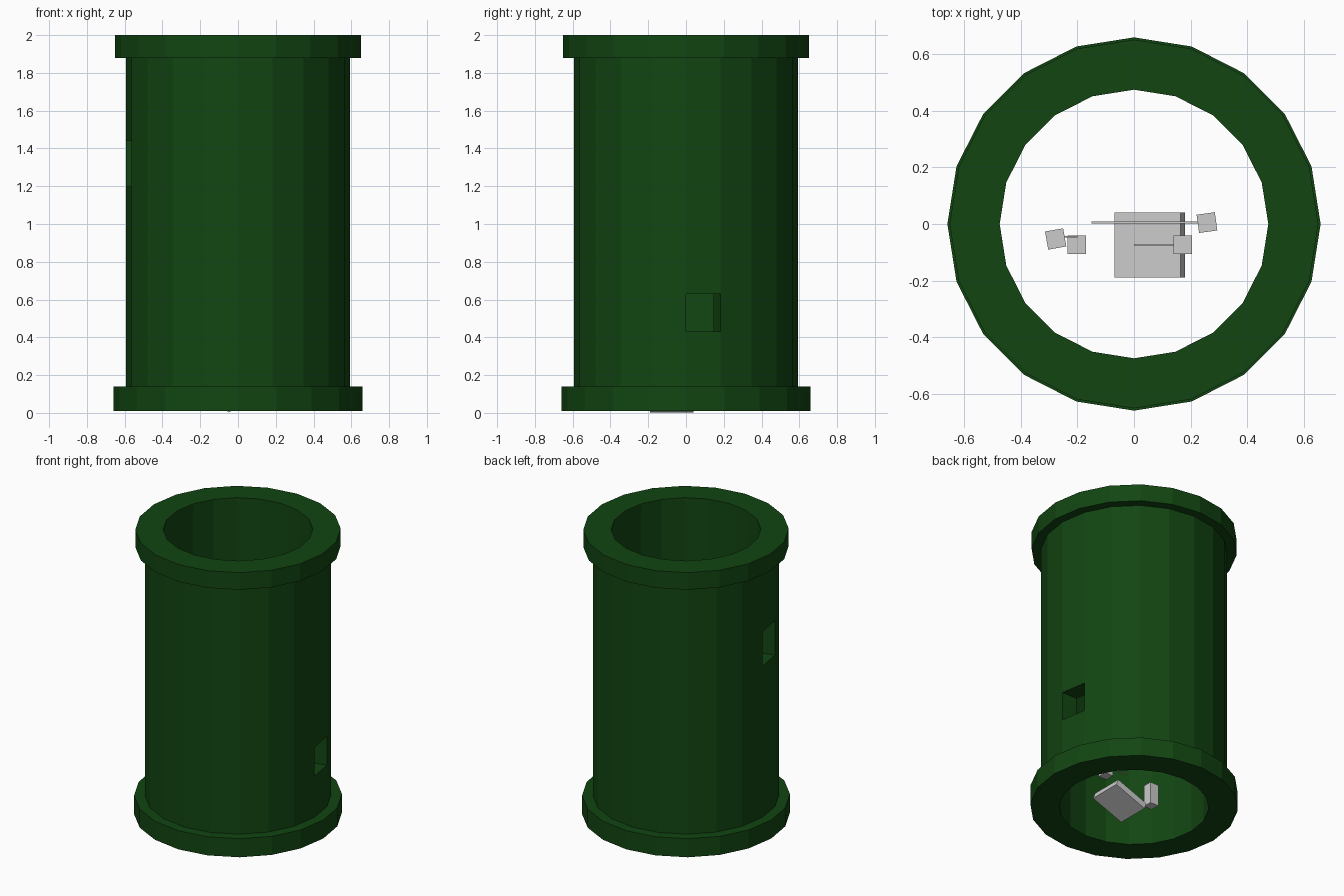
import bpy, bmesh, math
from mathutils import Vector

if "Cube" in bpy.data.objects:
    bpy.data.objects.remove(bpy.data.objects["Cube"])

SIDES = 20
R_IN, R_TUBE, R_TOP, R_BASE = 0.475, 0.592, 0.652, 0.66

green = bpy.data.materials.new("dark_green")
green.diffuse_color = (0.006, 0.06, 0.006, 1)
green.use_nodes = True
green.node_tree.nodes["Principled BSDF"].inputs["Base Color"].default_value = green.diffuse_color


def make_object(name, bm):
    bmesh.ops.recalc_face_normals(bm, faces=bm.faces)
    mesh = bpy.data.meshes.new(name)
    bm.to_mesh(mesh)
    bm.free()
    obj = bpy.data.objects.new(name, mesh)
    bpy.context.collection.objects.link(obj)
    return obj


# Flanged pipe: one closed profile turned around z, with two window openings
zs = [0.43, 0.63, 1.20, 1.44]
outer = [(R_BASE, 0.01), (R_BASE, 0.14), (R_TUBE, 0.14)]
outer += [(R_TUBE, z) for z in zs] + [(R_TOP - 0.06, 1.88), (R_TOP, 1.88), (R_TOP, 2.0)]
inner = [(R_IN, 2.0)] + [(R_IN, z) for z in reversed(zs)] + [(R_IN, 0.01)]
profile = outer + inner
n = len(profile)

bm = bmesh.new()
rings = []
for i in range(SIDES):
    a = 2 * math.pi * i / SIDES
    rings.append([bm.verts.new((r * math.cos(a), r * math.sin(a), z)) for r, z in profile])

# (side, bottom z, top z) of each window
windows = [(0, 0.43, 0.63), (10, 1.20, 1.44)]
for i in range(SIDES):
    p, q = rings[i], rings[(i + 1) % SIDES]
    open_spans = [{lo, hi} for side, lo, hi in windows if side == i]
    for j in range(n):
        k = (j + 1) % n
        if {profile[j][1], profile[k][1]} in open_spans:
            continue
        bm.faces.new((p[j], q[j], q[k], p[k]))

# Window reveals joining the outer and inner skins
for side, lo, hi in windows:
    p, q = rings[side], rings[(side + 1) % SIDES]
    a, b = profile.index((R_TUBE, lo)), profile.index((R_TUBE, hi))
    c, d = profile.index((R_IN, hi)), profile.index((R_IN, lo))
    bm.faces.new((p[a], p[b], p[c], p[d]))
    bm.faces.new((q[a], q[b], q[c], q[d]))
    bm.faces.new((p[a], q[a], q[d], p[d]))
    bm.faces.new((p[b], q[b], q[c], p[c]))
make_object("flanged_pipe", bm).data.materials.append(green)


def box(name, size, loc, rot=(0, 0, 0)):
    bm = bmesh.new()
    bmesh.ops.create_cube(bm, size=1)
    bmesh.ops.scale(bm, vec=size, verts=bm.verts)
    obj = make_object(name, bm)
    obj.location = loc
    obj.rotation_euler = [math.radians(v) for v in rot]
    return obj


def rod(name, start, end, thickness=0.006):
    start, end = Vector(start), Vector(end)
    obj = box(name, (thickness, thickness, (end - start).length), (start + end) / 2)
    obj.rotation_euler = (end - start).to_track_quat('Z', 'Y').to_euler()


# Tilted slab resting at the bottom of the pipe
box("tilted_slab", (0.25, 0.23, 0.045), (0.055, -0.075, 0.068), (0, -21, 0))

# Four small posts held inside the pipe
box("left_lower_post", (0.065, 0.065, 0.15), (-0.203, -0.073, 0.20))
box("right_lower_post", (0.065, 0.065, 0.15), (0.172, -0.073, 0.28))
box("left_upper_post", (0.065, 0.065, 0.15), (-0.277, -0.053, 0.72), (0, 0, 10))
box("right_upper_post", (0.065, 0.065, 0.15), (0.258, 0.005, 0.75), (0, 0, 8))

# Thin rods reaching from the posts
rod("upper_right_rod", (-0.15, 0.005, 0.75), (0.23, 0.005, 0.75))
rod("upper_left_rod", (-0.25, -0.045, 0.72), (-0.20, -0.045, 0.72))
rod("lower_right_rod", (0.0, -0.073, 0.28), (0.14, -0.073, 0.28))
